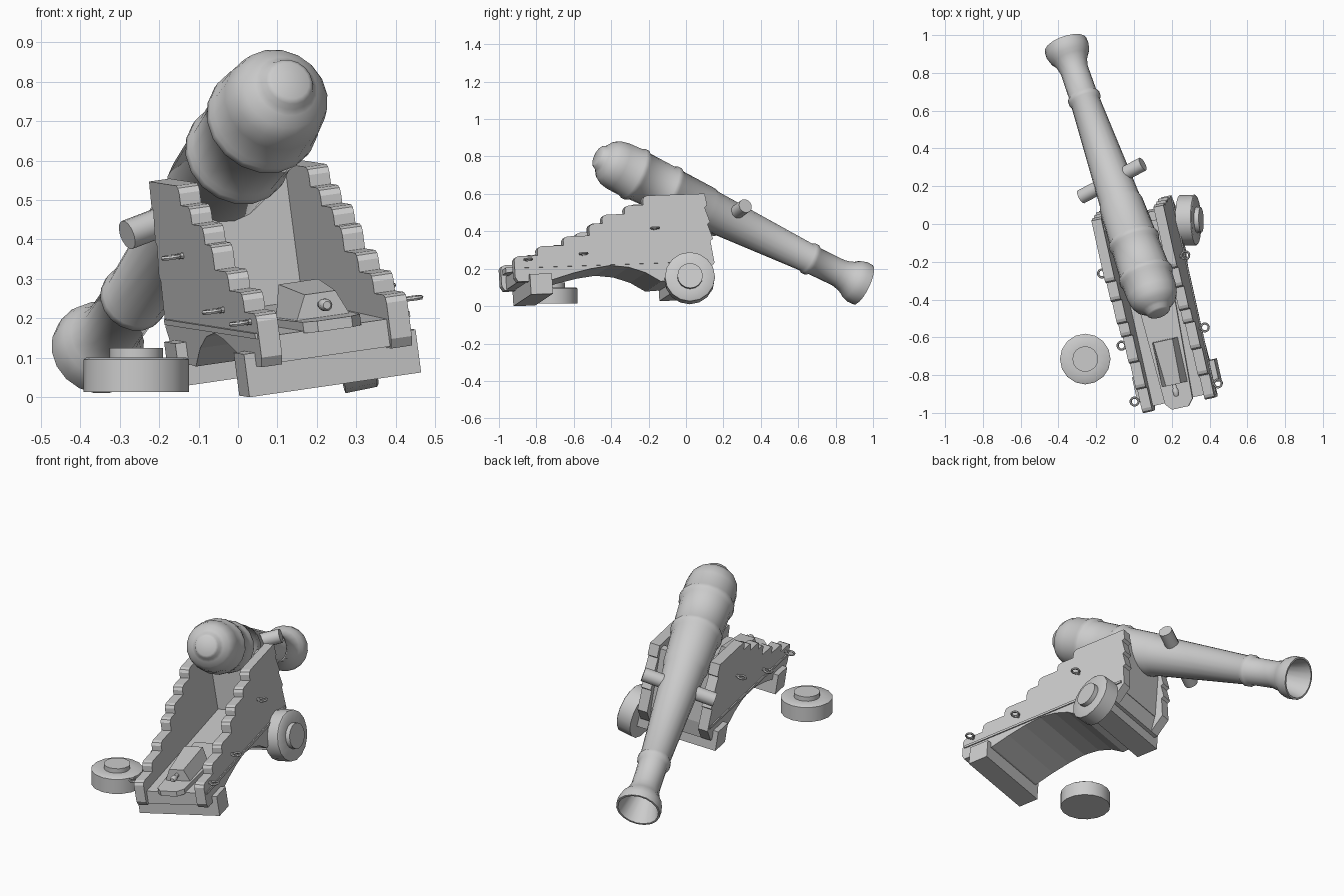
import bpy, bmesh, math
from mathutils import Matrix, Vector

cube = bpy.data.objects.get("Cube")
if cube:
    bpy.data.objects.remove(cube)

grey = bpy.data.materials.new("plain grey")
grey.use_nodes = True
grey.diffuse_color = (0.6, 0.6, 0.6, 1)
grey.node_tree.nodes["Principled BSDF"].inputs["Base Color"].default_value = (0.6, 0.6, 0.6, 1)


def finish(bm, name, matrix, smooth=False):
    bmesh.ops.recalc_face_normals(bm, faces=bm.faces)
    mesh = bpy.data.meshes.new(name)
    bm.to_mesh(mesh)
    bm.free()
    mesh.materials.append(grey)
    mesh.transform(matrix)
    obj = bpy.data.objects.new(name, mesh)
    bpy.context.collection.objects.link(obj)
    if smooth:
        bpy.ops.object.select_all(action='DESELECT')
        obj.select_set(True)
        bpy.context.view_layer.objects.active = obj
        bpy.ops.object.shade_smooth_by_angle(angle=math.radians(40))
    return obj


def prism(name, outline, start, end, matrix, axis='X'):
    """Extrude a closed outline along local X (side profile) or Z (plan)."""
    bm = bmesh.new()

    def point(p, d):
        return (d, p[0], p[1]) if axis == 'X' else (p[0], p[1], d)
    a = [bm.verts.new(point(p, start)) for p in outline]
    b = [bm.verts.new(point(p, end)) for p in outline]
    bm.faces.new(a)
    bm.faces.new(b)
    for i in range(len(a)):
        j = (i + 1) % len(a)
        bm.faces.new((a[i], a[j], b[j], b[i]))
    return finish(bm, name, matrix)


def box(name, x, y, z, matrix):
    corners = [(y[0], z[0]), (y[1], z[0]), (y[1], z[1]), (y[0], z[1])]
    return prism(name, corners, x[0], x[1], matrix)


def lathe(name, profile, matrix, sides=16):
    """Spin (distance, radius) pairs around local Z and cap both ends."""
    bm = bmesh.new()
    rings = []
    for d, r in profile:
        turn = [2 * math.pi * i / sides for i in range(sides)]
        rings.append([bm.verts.new((r * math.cos(t), r * math.sin(t), d)) for t in turn])
    for lo, hi in zip(rings, rings[1:]):
        for i in range(sides):
            j = (i + 1) % sides
            bm.faces.new((lo[i], lo[j], hi[j], hi[i]))
    bm.faces.new(rings[0])
    bm.faces.new(rings[-1])
    return finish(bm, name, matrix, True)


def along(start, direction):
    turn = Vector(direction).to_track_quat('Z', 'Y').to_matrix().to_4x4()
    return Matrix.Translation(start) @ turn


# Barrel, lying tilted with the muzzle down
breech = Vector((0.133, -0.475, 0.803))
muzzle = Vector((-0.363, 0.95, 0.113))
axis = (muzzle - breech).normalized()


def band(d, r):
    return [(d - 0.025, r), (d - 0.012, r + 0.008), (d + 0.012, r + 0.008), (d + 0.025, r - 0.003)]


barrel = [(0, 0.05), (0.008, 0.062), (0.025, 0.07), (0.035, 0.082), (0.055, 0.108),
          (0.085, 0.126), (0.13, 0.135)]
barrel += band(0.235, 0.138) + band(0.445, 0.129)
barrel += [(0.675, 0.118), (0.7, 0.11)] + band(1.325, 0.079)
barrel += [(1.5, 0.075), (1.535, 0.082), (1.565, 0.094), (1.585, 0.108), (1.62, 0.118),
           (1.655, 0.117), (1.655, 0.107), (1.5, 0.066), (1.3, 0.06)]
lathe("barrel", barrel, along(breech, axis), 18)

# Trunnions
centre = breech.lerp(muzzle, 0.495) + Vector((-0.005, 0, 0.012))
side = Vector((0.84, 0.41, 0.33))
side = (side - axis * side.dot(axis)).normalized()
lathe("trunnions", [(-0.196, 0.038), (0.196, 0.038)], along(centre, side), 14)

# Carriage frame: local X across, Y towards the muzzle end, Z up
Y = Vector((-0.218, 0.976, 0.034)).normalized()
Z = Vector((0.969, 0.211, 0.14)).cross(Y).normalized()
X = Y.cross(Z)
frame = Matrix((X, Y, Z)).transposed().to_4x4()
frame.translation = (0.247, -0.875, 0.031)

# Stepped cheeks with an arched underside
treads = [(-0.075, 0.212), (0.055, 0.262), (0.2, 0.31), (0.345, 0.373),
          (0.42, 0.42), (0.545, 0.465), (0.65, 0.515)]
arch = [(0.72, 0.05), (0.64, 0.1), (0.55, 0.132), (0.45, 0.145),
        (0.345, 0.132), (0.24, 0.11), (0.13, 0.08)]
cheek = [(-0.06, 0.075), (-0.075, 0.1)]
level = 0.1
for y, z in treads:
    if y > 0:
        cheek.append((y, level))
    cheek += [(y, z - 0.02), (y + 0.008, z - 0.006), (y + 0.025, z)]
    level = z
cheek += [(0.99, 0.515), (1.0, 0.45), (0.985, 0.44), (1.01, 0.36), (0.995, 0.35),
          (1.02, 0.27), (1.005, 0.26), (1.02, 0.14), (0.95, 0.06)]
cheek += arch + [(0.0, 0.075)]
for name, s in (("left", 1), ("right", -1)):
    prism(name + "_cheek", cheek, s * 0.143, s * 0.197, frame)
    box(name + "_ledge", (s * 0.19, s * 0.203), (-0.06, 1.0), (0.148, 0.162), frame)

# Floor and cross beams
floor = [(-0.05, 0.08), (-0.05, 0.15), (0.97, 0.165), (0.95, 0.06)] + arch
prism("floor", floor, -0.145, 0.145, frame)
box("rear_beam", (-0.225, 0.225), (0, 0.12), (0, 0.11), frame)
box("front_axle_beam", (-0.225, 0.225), (0.8, 0.93), (0, 0.11), frame)
box("front_bulkhead", (-0.145, 0.145), (0.92, 0.97), (0.15, 0.49), frame)

# Sliding bed with the elevating wedge and its handle
bed = [(-0.075, -0.055), (-0.045, -0.09), (0.045, -0.09), (0.075, -0.055), (0.1, 0.5), (-0.1, 0.5)]
prism("wedge_bed", bed, 0.145, 0.173, frame, 'Z')
bm = bmesh.new()
bmesh.ops.create_cube(bm, size=1)
for v in bm.verts:
    front, top = v.co.y > 0, v.co.z > 0
    half = (0.04 if top else 0.07) + (0.012 if front and top else 0)
    v.co = (math.copysign(half, v.co.x), 0.28 if front else 0.04,
            (0.255 if front else 0.235) if top else 0.17)
finish(bm, "elevating_wedge", frame)
grip = [(0, 0.011), (0.03, 0.011), (0.04, 0.016), (0.065, 0.016), (0.075, 0.01)]
lathe("wedge_handle", grip, frame @ along((0, 0.05, 0.205), (0, -1, 0)), 10)

# Ring bolts down both cheeks
for s in (1, -1):
    for y, z in ((-0.005, 0.19), (0.3, 0.21), (0.7, 0.335)):
        bm = bmesh.new()
        loop = []
        for i in range(12):
            t = 2 * math.pi * i / 12
            spin = Matrix.Rotation(t, 3, 'Z')
            loop.append([bm.verts.new(spin @ Vector((0.021 + 0.006 * math.cos(k * math.pi / 3), 0,
                                                     0.006 * math.sin(k * math.pi / 3))))
                         for k in range(6)])
        for i in range(12):
            p, q = loop[i], loop[(i + 1) % 12]
            for k in range(6):
                bm.faces.new((p[k], p[(k + 1) % 6], q[(k + 1) % 6], q[k]))
        finish(bm, "bolt_ring", frame @ Matrix.Translation((s * 0.228, y, z)), True)
        lathe("bolt_stem", [(0, 0.008), (0.02, 0.008)],
              frame @ along((s * 0.19, y, z), (s, 0, 0)), 8)

# Leaning wheel on the front axle and the one lying on the ground
wheel = [(0, 0.134), (0.082, 0.134), (0.087, 0.127), (0.087, 0.068), (0.112, 0.068)]
lean = Vector((0.98, 0.03, 0.2)).normalized()
lathe("mounted_wheel", wheel, along(Vector((0.29, 0.02, 0.15)) - lean * 0.045, lean))
lathe("fallen_wheel", wheel, Matrix.Translation((-0.258, -0.715, 0.013)))
